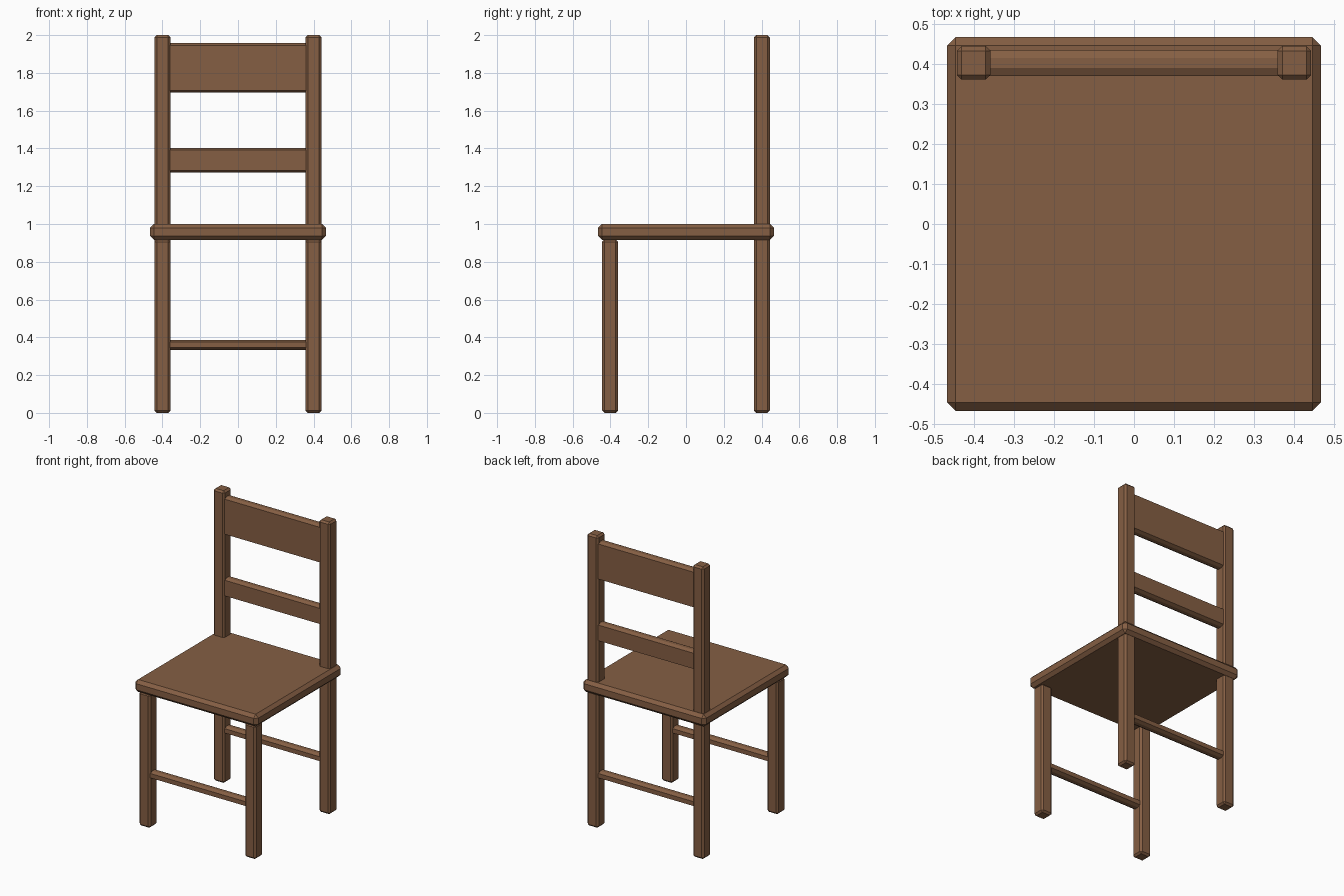
import bpy, bmesh

if "Cube" in bpy.data.objects:
    bpy.data.objects.remove(bpy.data.objects["Cube"])

wood = bpy.data.materials.new("brown wood")
wood.diffuse_color = (0.235, 0.114, 0.057, 1.0)
wood.use_nodes = True
wood.node_tree.nodes["Principled BSDF"].inputs["Base Color"].default_value = wood.diffuse_color


def finish(name, bm):
    bmesh.ops.recalc_face_normals(bm, faces=bm.faces[:])
    mesh = bpy.data.meshes.new(name)
    bm.to_mesh(mesh)
    bm.free()
    mesh.materials.append(wood)
    obj = bpy.data.objects.new(name, mesh)
    bpy.context.collection.objects.link(obj)


def chamfered_box(name, center, size, bevel):
    """Box with a flat chamfer on every edge."""
    bm = bmesh.new()
    bmesh.ops.create_cube(bm, size=1)
    for v in bm.verts:
        v.co = [c + s * k for c, s, k in zip(center, size, v.co)]
    bmesh.ops.bevel(bm, geom=bm.edges[:], offset=bevel, segments=1,
                    profile=0.5, affect='EDGES')
    finish(name, bm)


def rail(name, y, z0, z1, depth=0.065, half_len=0.37, cy=0.02, cz=0.011):
    """Crosswise bar with an eight-sided section, ends sunk in the posts."""
    h, d = (z1 - z0) / 2, depth / 2
    zc = (z0 + z1) / 2
    section = [(d, h - cz), (d - cy, h), (cy - d, h), (-d, h - cz),
               (-d, cz - h), (cy - d, -h), (d - cy, -h), (d, cz - h)]
    bm = bmesh.new()
    face = bm.faces.new([bm.verts.new((-half_len, y + a, zc + b))
                         for a, b in section])
    out = bmesh.ops.extrude_face_region(bm, geom=[face], use_keep_orig=True)
    for v in out["geom"]:
        if isinstance(v, bmesh.types.BMVert):
            v.co.x = half_len
    finish(name, bm)


# Seat
chamfered_box("seat", (0, 0, 0.958), (0.932, 0.932, 0.084), 0.021)

# Front legs and full-height back posts
for side, x in (("left", -0.4), ("right", 0.4)):
    chamfered_box("front_leg_" + side, (x, -0.402, 0.459),
                  (0.084, 0.084, 0.918), 0.012)
    chamfered_box("back_post_" + side, (x, 0.402, 1.0),
                  (0.084, 0.084, 2.0), 0.012)

# Backrest slats
rail("top_slat", 0.402, 1.695, 1.957)
rail("middle_slat", 0.402, 1.273, 1.402)

# Leg stretchers, front and back
rail("front_stretcher", -0.402, 0.334, 0.386)
rail("back_stretcher", 0.402, 0.334, 0.386)
